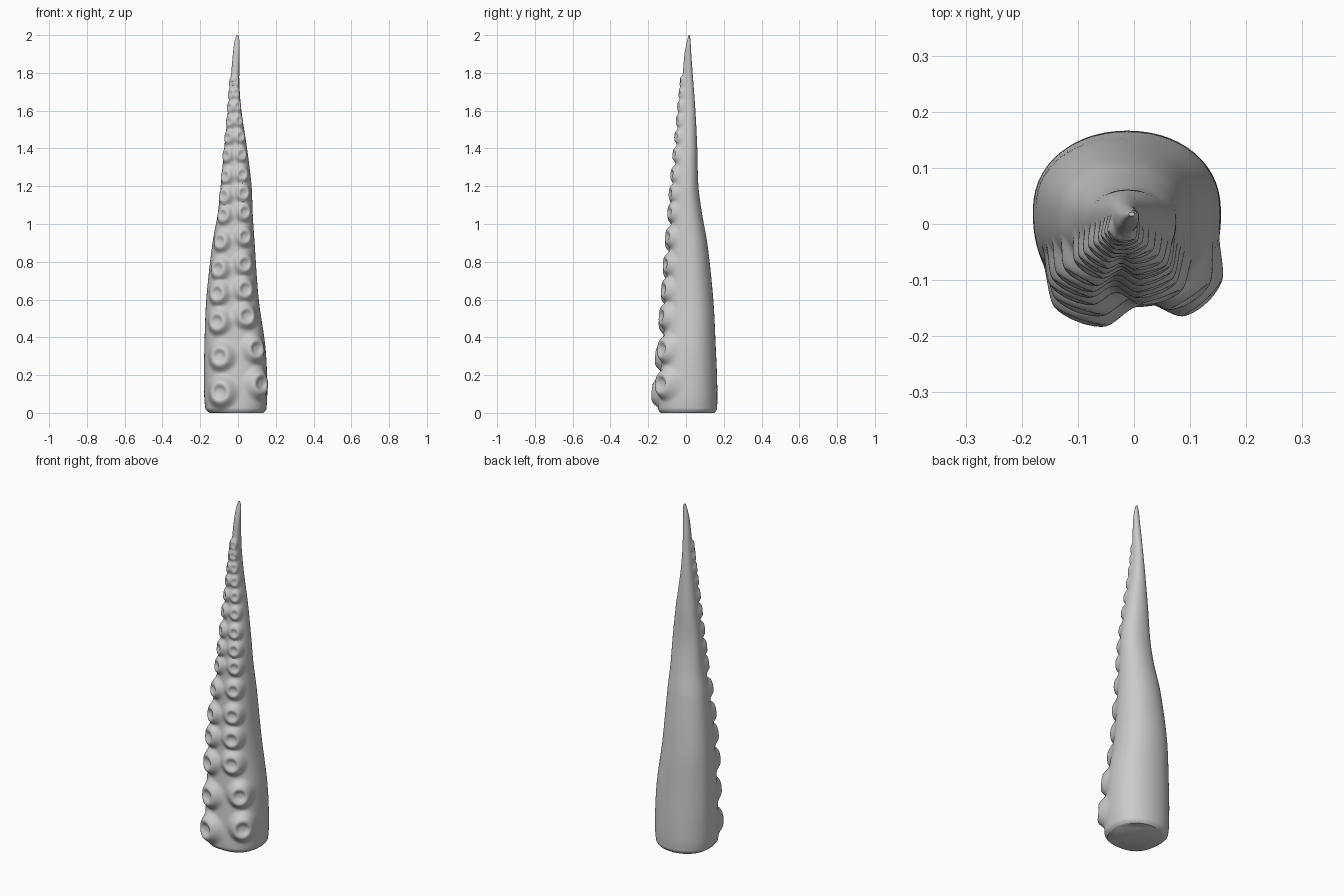
import bpy, bmesh, math
from mathutils import Vector

if "Cube" in bpy.data.objects:
    bpy.data.objects.remove(bpy.data.objects["Cube"])

# Arm sections: z, left x, right x, front y, back y
ROWS = [
    (0.00, -.150, .135, -.135, .150), (0.02, -.172, .150, -.148, .164),
    (0.15, -.180, .155, -.142, .166), (0.35, -.178, .145, -.125, .158),
    (0.60, -.168, .110, -.106, .145), (0.90, -.135, .088, -.088, .113),
    (1.05, -.108, .078, -.076, .086), (1.20, -.092, .072, -.066, .066),
    (1.40, -.073, .048, -.049, .060), (1.60, -.053, .018, -.033, .050),
    (1.75, -.040, .007, -.020, .039), (1.90, -.027, .009, -.008, .028),
    (1.97, -.018, .008, .006, .024), (2.00, -.009, .001, .014, .021)]

# Suckers: z, x for each column
LEFT = [(.11, -.09), (.30, -.092), (.485, -.105), (.635, -.105), (.765, -.10),
        (.91, -.09), (1.05, -.075), (1.15, -.07), (1.255, -.063), (1.365, -.058),
        (1.46, -.05), (1.545, -.044), (1.62, -.041), (1.69, -.037), (1.75, -.033)]
RIGHT = [(.155, .11), (.34, .09), (.515, .042), (.655, .034), (.79, .032),
         (.935, .032), (1.065, .032), (1.165, .027), (1.265, .022), (1.37, .018),
         (1.465, .012), (1.55, .004), (1.625, -.003), (1.695, -.009), (1.755, -.012)]


def slope(i, k):
    a, b = ROWS[max(i - 1, 0)], ROWS[min(i + 1, len(ROWS) - 1)]
    return (b[k] - a[k]) / (b[0] - a[0])


def section(z):
    """Smoothly interpolated section at height z."""
    i = 0
    while i < len(ROWS) - 2 and z > ROWS[i + 1][0]:
        i += 1
    a, b = ROWS[i], ROWS[i + 1]
    h = b[0] - a[0]
    t = (z - a[0]) / h
    return [(2*t**3 - 3*t*t + 1) * a[k] + (t**3 - 2*t*t + t) * h * slope(i, k)
            + (3*t*t - 2*t**3) * b[k] + (t**3 - t*t) * h * slope(i + 1, k)
            for k in range(1, 5)]


FRONT_POW = 2.5


def surface(ang, z):
    """Round back half, squarer front half."""
    xl, xr, yf, yb = section(z)
    cx, cy = (xl + xr) / 2, yf * .45 + yb * .55
    c, s = math.cos(ang), math.sin(ang)
    e = 2 / (2.1 if s >= 0 else FRONT_POW)
    x = cx + (xr - xl) / 2 * math.copysign(abs(c) ** e, c)
    y = cy + (yb - cy if s >= 0 else cy - yf) * math.copysign(abs(s) ** e, s)
    return Vector((x, y, z))


def make_sucker(z, x):
    xl, xr, _, _ = section(z)
    u = max(-.93, min(.93, (x - (xl + xr) / 2) / ((xr - xl) / 2)))
    ang = -math.acos(math.copysign(abs(u) ** (FRONT_POW / 2), u))
    p = surface(ang, z)
    n = (surface(ang + .08, z) - surface(ang - .08, z)).cross(Vector((0, 0, 1)))
    n = (n.normalized() + Vector((0, -.5, 0))).normalized()
    return p, n, .092 - .034 * z


def smooth(t):
    t = max(0, min(1, t))
    return t * t * (3 - 2 * t)


def cup(d):
    """Sucker height over normalised radius: dimple, rim, flare."""
    if d < .55:
        return .55 + .45 * smooth((d - .2) / .3)
    return 1 - smooth((d - .55) / .55)


suckers = [make_sucker(*s) for s in LEFT + RIGHT]


def displaced(p):
    best, out = 0, p
    for c, n, r in suckers:
        if abs(p.z - c.z) > 1.1 * r:
            continue
        d = (p - c).length / r
        h = cup(d) * r * .46 if d < 1.1 else 0
        if h > best:
            best, out = h, p + n * h
    return out


# Tentacle: lofted rings with sucker relief, denser on the front
BACK, FACE, RINGS = 28, 84, 260
angles = [math.pi * i / BACK for i in range(BACK)]
angles += [math.pi + math.pi * i / FACE for i in range(FACE)]
heights = [0, .004, .01] + [.02 + 1.98 * i / RINGS for i in range(RINGS + 1)]
bm = bmesh.new()
rings = [[bm.verts.new(displaced(surface(a, z))) for a in angles] for z in heights]
count = len(angles)
for lo, hi in zip(rings, rings[1:]):
    for i in range(count):
        j = (i + 1) % count
        bm.faces.new((lo[i], lo[j], hi[j], hi[i]))
bm.faces.new(rings[0][::-1])
bm.faces.new(rings[-1])
# Soften the creases between neighbouring suckers
inner = [v for r in rings[4:-3] for v in r]
for _ in range(3):
    bmesh.ops.smooth_vert(bm, verts=inner, factor=.5, use_axis_x=True,
                          use_axis_y=True, use_axis_z=True)
bmesh.ops.recalc_face_normals(bm, faces=bm.faces)
mesh = bpy.data.meshes.new("tentacle")
bm.to_mesh(mesh)
bm.free()
tentacle = bpy.data.objects.new("tentacle", mesh)
bpy.context.collection.objects.link(tentacle)
bpy.context.view_layer.objects.active = tentacle
tentacle.select_set(True)
bpy.ops.object.shade_smooth_by_angle(angle=math.radians(50))
